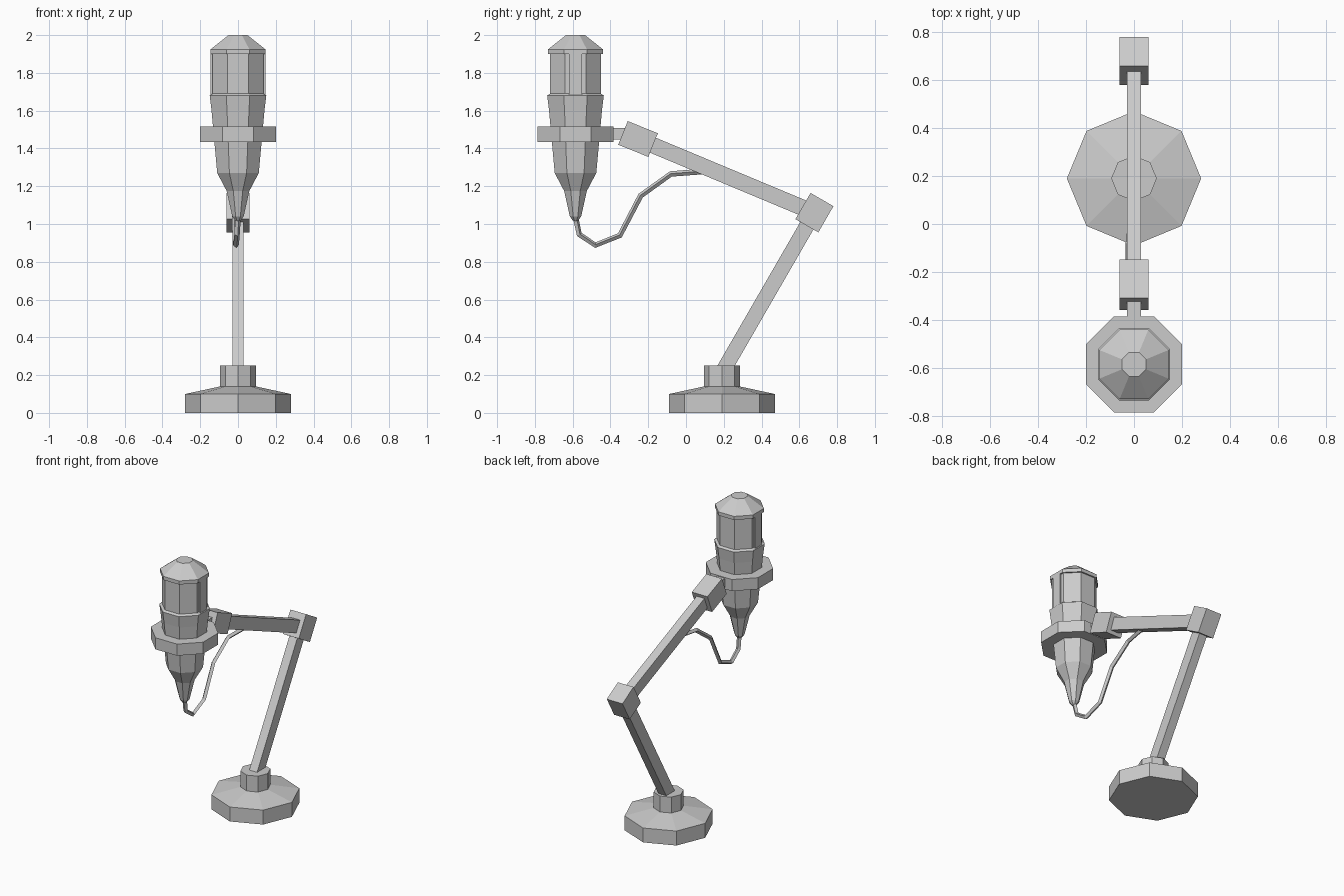
import bpy, bmesh
from math import cos, sin, pi, radians
from mathutils import Vector, Matrix

if "Cube" in bpy.data.objects:
    bpy.data.objects.remove(bpy.data.objects["Cube"])

MIC_Y = -0.585
BASE_Y = 0.19


def finish(name, bm):
    bmesh.ops.recalc_face_normals(bm, faces=bm.faces)
    me = bpy.data.meshes.new(name)
    bm.to_mesh(me)
    bm.free()
    ob = bpy.data.objects.new(name, me)
    bpy.context.collection.objects.link(ob)
    return ob


def lathe(name, y, profile, turn=0.0):
    """Eight-sided turned solid from (vertex radius, z) pairs."""
    bm = bmesh.new()
    rings = [[bm.verts.new((r * cos(turn + i * pi / 4), y + r * sin(turn + i * pi / 4), z))
              for i in range(8)] for r, z in profile]
    for a, b in zip(rings, rings[1:]):
        for i in range(8):
            j = (i + 1) % 8
            bm.faces.new((a[i], a[j], b[j], b[i]))
    bm.faces.new(rings[0][::-1])
    bm.faces.new(rings[-1])
    return finish(name, bm)


def flat_lathe(name, y, profile):
    """Octagon with flats facing the axes; profile gives flat-to-centre distances."""
    return lathe(name, y, [(a / cos(pi / 8), z) for a, z in profile], pi / 8)


def box(name, centre, size, tilt=0.0):
    bm = bmesh.new()
    bmesh.ops.create_cube(bm, size=1, matrix=Matrix.Translation(centre)
                          @ Matrix.Rotation(tilt, 4, 'X') @ Matrix.Diagonal((*size, 1)))
    return finish(name, bm)


def bar(name, p, q, width, depth):
    """Square bar between two points of the (y, z) plane."""
    p, q = Vector((0, *p)), Vector((0, *q))
    d = q - p
    tilt = Vector((d.y, d.z)).angle_signed(Vector((1, 0)))
    return box(name, (p + q) / 2, (width, d.length, depth), tilt)


# weighted foot and its socket
lathe("base", BASE_Y, [(0.28, 0), (0.28, 0.10), (0.095, 0.14)])
lathe("base_socket", BASE_Y, [(0.095, 0.12), (0.095, 0.25)])

# folding arm
elbow, wrist = (0.68, 1.06), (-0.254, 1.45)
bar("lower_arm", (0.195, 0.22), elbow, 0.06, 0.08)
bar("upper_arm", elbow, wrist, 0.06, 0.085)
box("elbow_joint", (0, *elbow), (0.12, 0.14, 0.16), radians(-30))
box("wrist_joint", (0, *wrist), (0.12, 0.172, 0.135), radians(-22))
box("ring_connector", (0, -0.34, 1.478), (0.06, 0.14, 0.062))

# shock mount ring and microphone body
flat_lathe("mount_ring", MIC_Y, [(0.2, 1.435), (0.2, 1.515)])
flat_lathe("microphone_body", MIC_Y, [
    (0.012, 1.015), (0.03, 1.04), (0.06, 1.175), (0.11, 1.27), (0.14, 1.60),
    (0.15, 1.68), (0.135, 1.69), (0.135, 1.90), (0.145, 1.90), (0.145, 1.925), (0.05, 2.0)])

# side struts of the grille
for side, label in ((-1, "left"), (1, "right")):
    box(f"grille_strut_{label}", (side * 0.135, MIC_Y, 1.79), (0.02, 0.07, 0.225))

# hanging cable
path = [(0, -0.583, 1.03), (-0.005, -0.565, 0.945), (-0.01, -0.48, 0.888), (-0.015, -0.35, 0.94),
        (-0.02, -0.24, 1.15), (-0.02, -0.08, 1.265), (0, 0.09, 1.278)]
cu = bpy.data.curves.new("cable", 'CURVE')
cu.dimensions = '3D'
cu.bevel_depth = 0.015
cu.bevel_resolution = 0
cu.use_fill_caps = True
sp = cu.splines.new('POLY')
sp.points.add(len(path) - 1)
for pt, co in zip(sp.points, path):
    pt.co = (*co, 1)
sp.use_smooth = False
bpy.context.collection.objects.link(bpy.data.objects.new("cable", cu))
